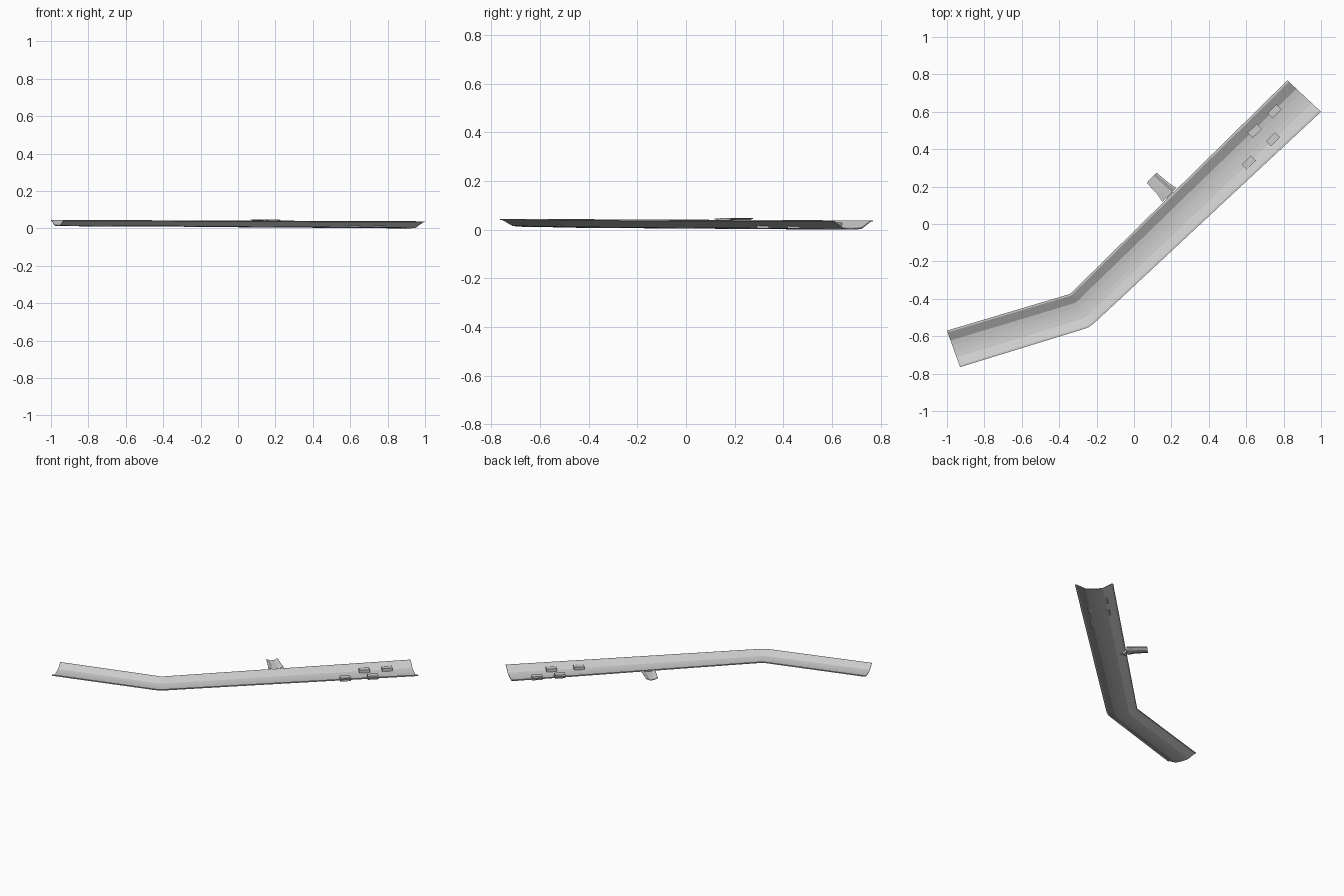
import bpy
from mathutils import Vector

if "Cube" in bpy.data.objects:
    bpy.data.objects.remove(bpy.data.objects["Cube"])


def make_mesh(name, verts, faces):
    me = bpy.data.meshes.new(name)
    me.from_pydata(verts, [], faces)
    me.update()
    ob = bpy.data.objects.new(name, me)
    bpy.context.collection.objects.link(ob)
    return ob


def sweep(name, rings):
    """Closed cross-sections bridged in order and capped at both ends."""
    n = len(rings[0])
    verts = [v for ring in rings for v in ring]
    faces = []
    for k in range(len(rings) - 1):
        for i in range(n):
            j = (i + 1) % n
            faces.append((k * n + i, k * n + j, (k + 1) * n + j, (k + 1) * n + i))
    m = n // 2
    for base in (0, (len(rings) - 1) * n):
        for i in range(m - 1):
            faces.append((base + i, base + i + 1, base + n - 2 - i, base + n - 1 - i))
    ob = make_mesh(name, verts, faces)
    bpy.context.view_layer.objects.active = ob
    ob.select_set(True)
    bpy.ops.object.mode_set(mode='EDIT')
    bpy.ops.mesh.select_all(action='SELECT')
    bpy.ops.mesh.normals_make_consistent(inside=False)
    bpy.ops.object.mode_set(mode='OBJECT')
    ob.select_set(False)
    return ob


def section(left, right, low, high, profile, wall):
    """Thin-walled section from a (across, height) profile."""
    a, b = Vector(left), Vector(right)
    top, under = [], []
    for t, h in profile:
        p = a.lerp(b, t)
        z = low + wall + (high - low - wall) * h
        top.append((p.x, p.y, z))
        under.append((p.x, p.y, z - wall))
    return top + under[::-1]


# Main bent trough, widening and falling towards the right end
trough = [(0, 1), (.05, 1), (.27, .12), (.4, .02), (.5, 0),
          (.6, .02), (.73, .12), (.95, 1), (1, 1)]
stations = [((-1.0, -.57), (-.93, -.765), .012, .045),
            ((-.345, -.375), (-.28, -.565), .009, .043),
            ((-.34, -.372), (-.245, -.553), .009, .043),
            ((-.335, -.368), (-.215, -.532), .008, .043),
            ((.82, .768), (1.0, .6), .0, .038)]
sweep("channel", [section(*s, trough, .005) for s in stations])

# Side inlet chute crossing the upper bank
chute = [(0, 1), (.1, 1), (.3, 0), (.7, 0), (.9, 1), (1, 1)]
inlet = [((.12, .275), (.068, .22), .034, .048),
         ((.188, .218), (.128, .155), .034, .048),
         ((.226, .192), (.152, .118), .032, .046)]
sweep("side_inlet", [section(*s, chute, .004) for s in inlet])

# Pointed apron spilling down the inner bank
make_mesh("inlet_apron",
          [(.207, .172, .038), (.172, .137, .038), (.223, .122, .016),
           (.207, .172, .018), (.172, .137, .018)],
          [(0, 1, 2), (0, 2, 3), (1, 4, 2), (3, 2, 4), (0, 3, 4, 1)])

# Staggered baffle blocks on the channel floor
u = Vector((.715, .69)).normalized()
w = Vector((-u.y, u.x))
mid_end = Vector((.91, .684))
for i, (back, side) in enumerate([(.46, -.05), (.28, -.05), (.32, .05), (.17, .052)]):
    c = mid_end - u * back + w * side
    verts = []
    for z in (.004, .029):
        for sx, sy in ((-1, -1), (1, -1), (1, 1), (-1, 1)):
            p = c + u * sx * .034 + w * sy * .019
            verts.append((p.x, p.y, z))
    make_mesh(f"baffle_block_{i + 1}", verts,
              [(3, 2, 1, 0), (4, 5, 6, 7), (0, 1, 5, 4),
               (1, 2, 6, 5), (2, 3, 7, 6), (3, 0, 4, 7)])
